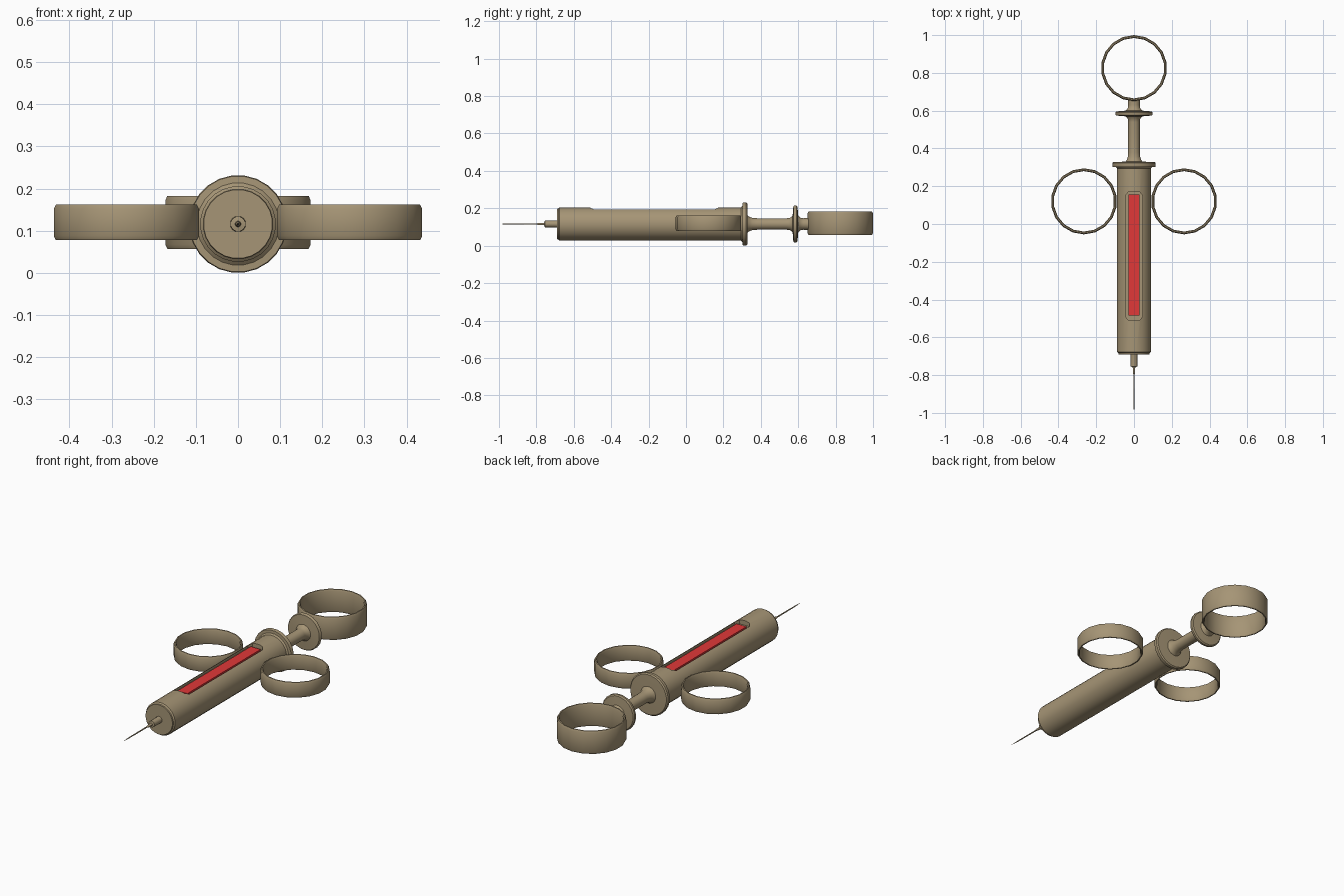
import bpy, bmesh, math
from mathutils import Vector

if "Cube" in bpy.data.objects:
    bpy.data.objects.remove(bpy.data.objects["Cube"])

ZC = 0.116  # height of the syringe axis


def material(name, rgb):
    m = bpy.data.materials.new(name)
    m.diffuse_color = (*rgb, 1)
    m.use_nodes = True
    m.node_tree.nodes["Principled BSDF"].inputs["Base Color"].default_value = m.diffuse_color
    return m


BRASS = material("brass", (0.38, 0.30, 0.18))
RED = material("red_fluid", (0.75, 0.04, 0.04))


def finish(name, bm, mat, smooth=True):
    bmesh.ops.recalc_face_normals(bm, faces=bm.faces)
    me = bpy.data.meshes.new(name)
    bm.to_mesh(me)
    bm.free()
    ob = bpy.data.objects.new(name, me)
    bpy.context.collection.objects.link(ob)
    me.materials.append(mat)
    if smooth:
        bpy.ops.object.select_all(action='DESELECT')
        ob.select_set(True)
        bpy.context.view_layer.objects.active = ob
        bpy.ops.object.shade_smooth_by_angle(angle=math.radians(35))
    return ob


def lathe(name, profile, sides, axis='Y', centre=(0, 0, ZC), ring=False):
    """Spin (radius, position) points; ring=True closes the profile, else caps the ends."""
    bm = bmesh.new()
    loops = []
    for r, h in profile:
        loop = []
        for i in range(sides):
            a = 2 * math.pi * (i + 0.5) / sides
            u, v = r * math.cos(a), r * math.sin(a)
            p = (u, h, v) if axis == 'Y' else (u, v, h)
            loop.append(bm.verts.new(Vector(p) + Vector(centre)))
        loops.append(loop)
    pairs = list(zip(loops, loops[1:]))
    if ring:
        pairs.append((loops[-1], loops[0]))
    else:
        bm.faces.new(loops[0])
        bm.faces.new(loops[-1])
    for a, b in pairs:
        for i in range(sides):
            j = (i + 1) % sides
            bm.faces.new((a[i], a[j], b[j], b[i]))
    return finish(name, bm, BRASS)


def prism(name, outline, z0, z1, mat):
    bm = bmesh.new()
    face = bm.faces.new([bm.verts.new((x, y, z0)) for x, y in outline])
    new = bmesh.ops.extrude_face_region(bm, geom=[face])['geom']
    bmesh.ops.translate(bm, vec=(0, 0, z1 - z0),
                        verts=[g for g in new if isinstance(g, bmesh.types.BMVert)])
    return finish(name, bm, mat, smooth=False)


def finger_ring(name, x, y, half_height):
    o, i, h, c = 0.175, 0.160, half_height, 0.01
    section = [(o, -h + c), (o, h - c), (o - 0.005, h), (i + 0.004, h),
               (i, h - c), (i, -h + c), (i + 0.004, -h), (o - 0.005, -h)]
    return lathe(name, section, 18, 'Z', (x, y, ZC + 0.004), ring=True)


# Barrel with rear flange
barrel = lathe("barrel", [(0.082, -0.69), (0.083, -0.683), (0.09, -0.677), (0.09, 0.295),
                          (0.098, 0.302), (0.114, 0.303), (0.116, 0.31), (0.116, 0.322),
                          (0.110, 0.328), (0.05, 0.33)], 24)

# Window slot cut into the top of the barrel
slot = prism("slot_cutter", [(-0.045, -0.49), (-0.03, -0.51), (0.03, -0.51), (0.045, -0.49),
                             (0.045, 0.15), (0.03, 0.17), (-0.03, 0.17), (-0.045, 0.15)],
             0.18, 0.26, BRASS)
cut = barrel.modifiers.new("slot", 'BOOLEAN')
cut.operation = 'DIFFERENCE'
cut.solver = 'EXACT'
cut.object = slot
bpy.context.view_layer.objects.active = barrel
bpy.ops.object.modifier_apply(modifier=cut.name)
bpy.data.objects.remove(slot)

# Red contents seen in the window
prism("fluid_window", [(-0.03, -0.485), (0.03, -0.485), (0.03, 0.155), (-0.03, 0.155)],
      0.175, 0.19, RED)

# Plunger rod with flared ends and thumb disc
lathe("plunger", [(0.05, 0.325), (0.04, 0.337), (0.033, 0.355), (0.031, 0.38), (0.031, 0.54),
                  (0.034, 0.558), (0.045, 0.57), (0.096, 0.574), (0.1, 0.58), (0.1, 0.59),
                  (0.094, 0.596), (0.045, 0.6), (0.034, 0.612), (0.031, 0.63),
                  (0.033, 0.66)], 20)

# Nozzle, collar and tapering needle
lathe("nozzle", [(0.02, -0.68), (0.018, -0.7), (0.018, -0.755), (0.007, -0.757),
                 (0.006, -0.79), (0.004, -0.795)], 12)
lathe("needle", [(0.004, -0.78), (0.003, -0.95), (0.0005, -1.0)], 8)

# Thumb ring and the pair of finger rings
finger_ring("thumb_ring", 0, 0.825, 0.063)
for side, label in ((-1, "left"), (1, "right")):
    finger_ring(f"finger_ring_{label}", side * 0.265, 0.12, 0.042)
